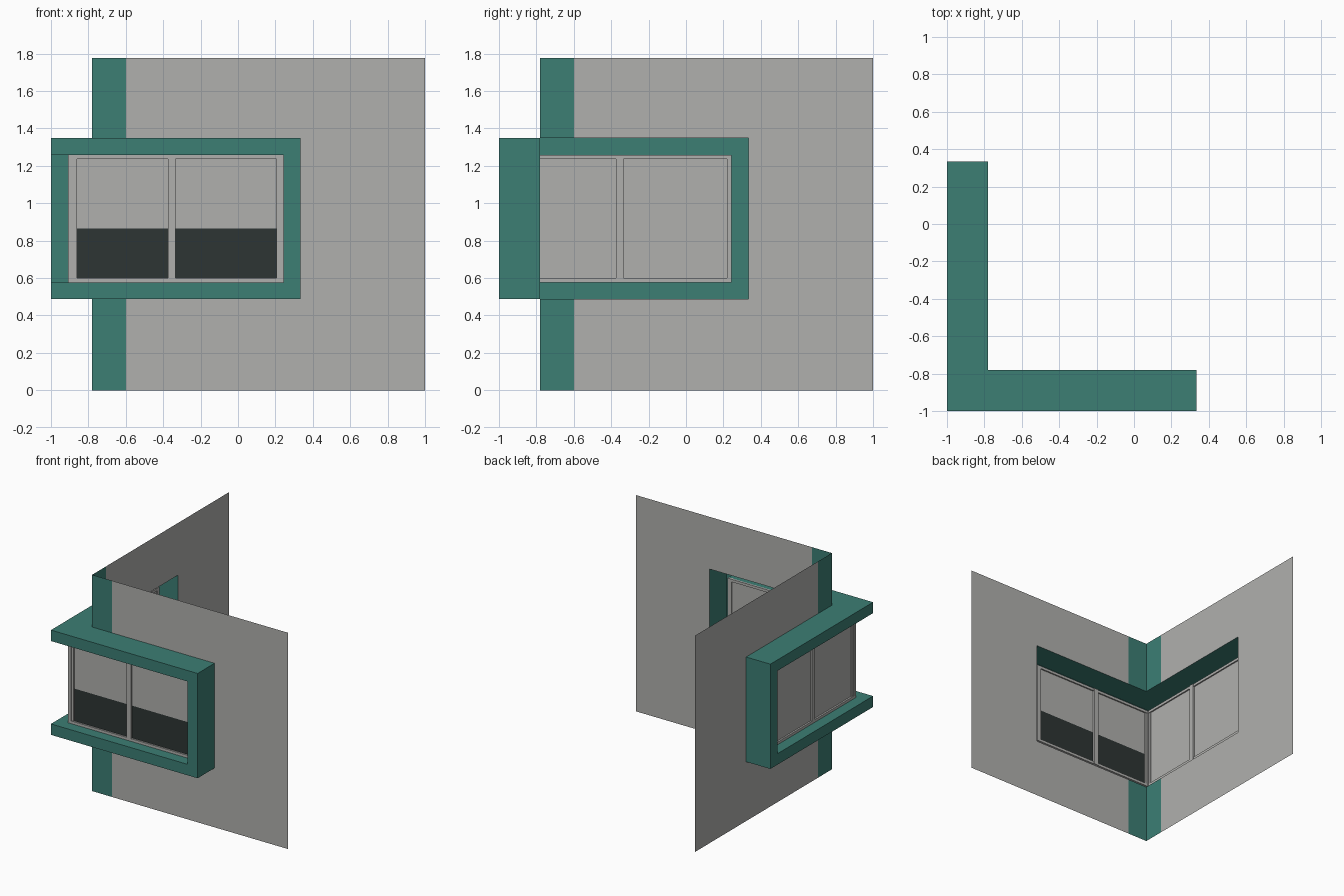
import bpy, bmesh

if "Cube" in bpy.data.objects:
    bpy.data.objects.remove(bpy.data.objects["Cube"])

def material(name, rgb):
    m = bpy.data.materials.new(name)
    m.diffuse_color = (*rgb, 1)
    m.use_nodes = True
    m.node_tree.nodes["Principled BSDF"].inputs["Base Color"].default_value = m.diffuse_color
    return m

TEAL = material("teal", (0.045, 0.209, 0.175))
GREY = material("light_grey", (0.434, 0.434, 0.423))
DARK = material("dark_glass", (0.027, 0.036, 0.034))

WALL, OUT, GLASS = 0.78, 1.0, 0.9           # distances of wall, trim face and glass from centre
END, LOW, HIGH, BAND = 0.333, 0.487, 1.348, 0.09
TOP = 1.777

def place(u, d, z, left):
    """Point u along a facade, d outwards; the left facade mirrors the front across the diagonal."""
    return (-d, u, z) if left else (u, -d, z)

def finish(name, bm, mats):
    me = bpy.data.meshes.new(name)
    bm.to_mesh(me)
    bm.free()
    for m in mats:
        me.materials.append(m)
    ob = bpy.data.objects.new(name, me)
    bpy.context.collection.objects.link(ob)
    return ob

def quad(bm, u0, u1, z0, z1, d, left, mat=0):
    pts = [(u0, z0), (u1, z0), (u1, z1), (u0, z1)]
    if left:
        pts.reverse()
    f = bm.faces.new([bm.verts.new(place(u, d, z, left)) for u, z in pts])
    f.material_index = mat

def bar(bm, u0, u1, z0, z1, d0, d1, left):
    a, b = place(u0, d0, z0, left), place(u1, d1, z1, left)
    vs = bmesh.ops.create_cube(bm, size=1)["verts"]
    for v in vs:
        v.co = [(p + q) / 2 + c * abs(q - p) for p, q, c in zip(a, b, v.co)]

# Thin walls with a window opening and a painted corner strip
for left in (False, True):
    bm = bmesh.new()
    us, zs = [-WALL, -0.6, END, 1.0], [0, LOW, HIGH, TOP]
    for i in range(3):
        for j in range(3):
            if j == 1 and i < 2:
                continue                     # window opening
            quad(bm, us[i], us[i + 1], zs[j], zs[j + 1], WALL, left, 1 if i == 0 else 0)
    bmesh.ops.remove_doubles(bm, verts=bm.verts, dist=0.0001)
    finish("left_wall" if left else "front_wall", bm, [GREY, TEAL])

# Projecting trim: an open-backed profile swept round both openings, mitred at the corner
bm = bmesh.new()
rings = []
for d, inset in [(WALL, 0), (OUT, 0), (OUT, BAND), (GLASS, BAND)]:
    e, lo, hi = END - inset, LOW + inset, HIGH - inset
    path = [(e, -d, lo), (-d, -d, lo), (-d, e, lo), (-d, e, hi), (-d, -d, hi), (e, -d, hi)]
    rings.append([bm.verts.new(p) for p in path])
for a, b in zip(rings, rings[1:]):
    for j in range(6):
        k = (j + 1) % 6
        bm.faces.new((a[j], b[j], b[k], a[k]))
finish("window_trim", bm, [TEAL])

# Window frames and panes
Z0, Z1, U1 = LOW + BAND, HIGH - BAND, END - BAND
for left in (False, True):
    side = "left" if left else "front"
    jamb = 0.22 if left else 0.207
    bm = bmesh.new()
    d0, d1 = GLASS - 0.015, GLASS + 0.01
    bar(bm, -GLASS, U1, Z0, Z0 + 0.022, d0, d1, left)          # bottom rail
    bar(bm, -GLASS, U1, Z1 - 0.022, Z1, d0, d1, left)          # top rail
    bar(bm, jamb, U1, Z0, Z1, d0, d1, left)                    # end jamb
    bar(bm, -0.375, -0.335, Z0, Z1, d0 - 0.005, d1, left)      # mullion
    bar(bm, -GLASS, -0.86, Z0, Z1, d0 + 0.005, d1 - 0.005, left)  # corner stile
    finish(side + "_window_frame", bm, [GREY])

    bm = bmesh.new()
    for u0, u1 in ((-0.86, -0.375), (-0.335, jamb)):
        split = Z0 + 0.022 if left else 0.865                  # front panes are dark below
        quad(bm, u0, u1, split, Z1 - 0.022, GLASS - 0.004, left)
        if not left:
            quad(bm, u0, u1, Z0 + 0.022, split, GLASS - 0.004, left, 1)
    finish(side + "_window_panes", bm, [GREY, DARK])

# Slim post where the two windows meet
bm = bmesh.new()
bar(bm, -GLASS - 0.01, -GLASS + 0.02, Z0, Z1, GLASS - 0.02, GLASS + 0.01, False)
finish("corner_post", bm, [GREY])
